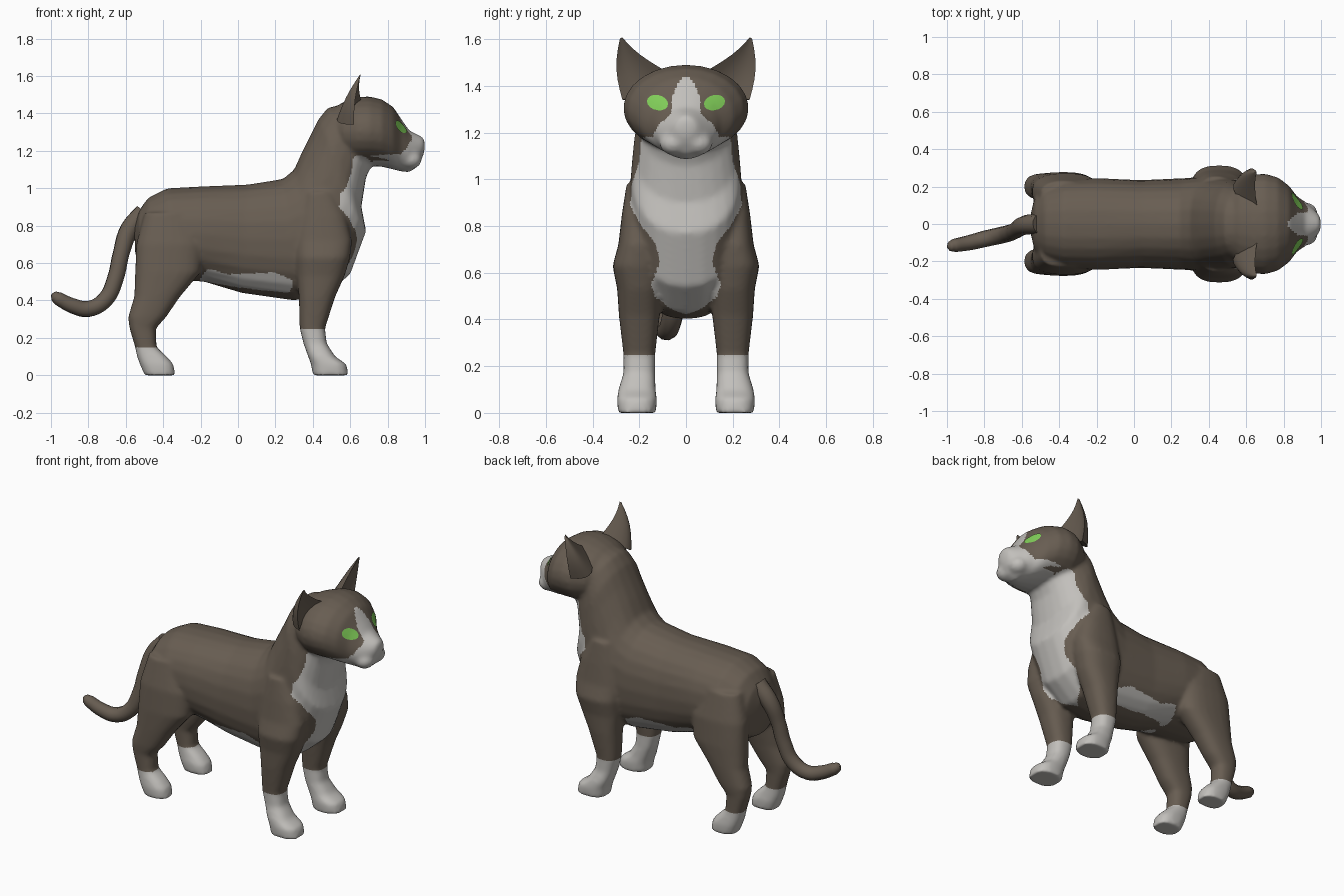
import bpy, bmesh, math
from mathutils import Vector, Matrix
from mathutils.bvhtree import BVHTree

if "Cube" in bpy.data.objects:
    bpy.data.objects.remove(bpy.data.objects["Cube"])


def material(name, rgb):
    m = bpy.data.materials.new(name)
    m.diffuse_color = (*rgb, 1)
    m.use_nodes = True
    m.node_tree.nodes["Principled BSDF"].inputs["Base Color"].default_value = m.diffuse_color
    return m


BROWN = material("brown_fur", (0.138, 0.110, 0.084))
WHITE = material("white_fur", (0.54, 0.525, 0.50))
GREEN = material("green_eye", (0.22, 0.62, 0.10))


def add_object(name, mesh, *mats):
    ob = bpy.data.objects.new(name, mesh)
    bpy.context.collection.objects.link(ob)
    for m in mats:
        mesh.materials.append(m)
    return ob


def bm_object(name, bm, mat, angle=50):
    mesh = bpy.data.meshes.new(name)
    bm.to_mesh(mesh)
    mesh.shade_smooth()
    mesh.set_sharp_from_angle(angle=math.radians(angle))
    return add_object(name, mesh, mat)


def evaluated_mesh(ob):
    bpy.context.view_layer.update()
    dg = bpy.context.evaluated_depsgraph_get()
    return bpy.data.meshes.new_from_object(ob.evaluated_get(dg))


def interp(x, table):
    for (x0, v0), (x1, v1) in zip(table, table[1:]):
        if x0 <= x <= x1:
            return v0 + (v1 - v0) * (x - x0) / (x1 - x0)
    return -1


def bridge(bm, rings):
    n = len(rings[0])
    for a, b in zip(rings, rings[1:]):
        for i in range(n):
            j = (i + 1) % n
            bm.faces.new((a[i], a[j], b[j], b[i]))
    bm.faces.new(rings[0])
    bm.faces.new(rings[-1])


def loft(bm, sections, power=1.0, sides=24, side=1):
    """Each section: end point A (x, z), end point B (x, z), centre y, half width."""
    def soft(v):
        return math.copysign(abs(v) ** power, v)
    rings = []
    for ax, az, bx, bz, yc, w in sections:
        ring = []
        for k in range(sides):
            t = math.tau * k / sides
            c, s = soft(math.cos(t)), soft(math.sin(t))
            ring.append(bm.verts.new(((ax + bx) / 2 + (ax - bx) / 2 * c,
                                      side * (yc + w * s),
                                      (az + bz) / 2 + (az - bz) / 2 * c)))
        rings.append(ring)
    bridge(bm, rings)


# Body volumes: torso with neck, head, legs, muzzle cheeks
bm = bmesh.new()
torso = [(-.555, .80, -.55, .66, .05), (-.53, .88, -.53, .56, .15),
         (-.48, .95, -.45, .52, .21), (-.38, 1.0, -.32, .51, .24),
         (-.20, 1.01, -.18, .50, .245), (.05, 1.02, .02, .44, .235),
         (.24, 1.05, .30, .40, .245), (.30, 1.10, .47, .43, .255),
         (.345, 1.20, .60, .54, .245), (.39, 1.29, .685, .77, .235),
         (.43, 1.37, .66, .90, .225), (.48, 1.43, .685, 1.06, .20),
         (.56, 1.45, .72, 1.13, .17)]
loft(bm, [(a, b, c, d, 0, w) for a, b, c, d, w in torso], power=.88)
head = [(.50, 1.42, 1.20, .15), (.56, 1.46, 1.14, .22), (.64, 1.487, 1.12, .265),
        (.70, 1.492, 1.12, .27), (.77, 1.475, 1.115, .25), (.83, 1.435, 1.10, .205),
        (.87, 1.375, 1.09, .15), (.915, 1.31, 1.085, .12), (.955, 1.29, 1.11, .085),
        (.985, 1.275, 1.16, .055), (.998, 1.26, 1.20, .03)]
loft(bm, [(x, t, x, b, 0, w) for x, t, b, w in head])
# Legs: back x, front x, height, centre y, half width
fore = [(.36, .52, .98, .175, .08), (.33, .58, .85, .19, .085), (.31, .61, .72, .20, .09),
        (.31, .60, .63, .21, .105), (.315, .57, .53, .20, .095), (.325, .52, .42, .20, .088),
        (.33, .465, .25, .20, .068), (.35, .475, .17, .20, .068), (.375, .52, .10, .21, .08),
        (.39, .58, .06, .21, .086), (.40, .592, 0, .21, .082)]
hind = [(-.50, -.25, .87, .15, .08), (-.545, -.18, .70, .17, .10), (-.55, -.20, .55, .185, .093),
        (-.555, -.31, .42, .195, .08), (-.588, -.385, .31, .20, .07), (-.58, -.44, .25, .20, .062),
        (-.55, -.435, .15, .20, .06), (-.54, -.38, .10, .20, .066),
        (-.525, -.345, .06, .20, .072), (-.50, -.335, 0, .20, .068)]
for s in (1, -1):
    for leg in (fore, hind):
        loft(bm, [(f, z, b, z, y, w) for b, f, z, y, w in leg], power=.8, side=s)
    bmesh.ops.create_icosphere(bm, subdivisions=3, radius=1, matrix=Matrix.Translation(
        (.925, s * .052, 1.155)) @ Matrix.Diagonal((.058, .062, .052, 1)))
bmesh.ops.recalc_face_normals(bm, faces=bm.faces)

# Fuse the volumes into one smooth skin
raw = bpy.data.meshes.new("body_volumes")
bm.to_mesh(raw)
bm.free()
body = add_object("body", raw)
remesh = body.modifiers.new("fuse", 'REMESH')
remesh.mode, remesh.voxel_size = 'VOXEL', .011
smooth = body.modifiers.new("soften", 'SMOOTH')
smooth.factor, smooth.iterations = .5, 10
skin = evaluated_mesh(body)
body.modifiers.clear()
body.data = skin
skin.materials.clear()
skin.materials.append(BROWN)
skin.materials.append(WHITE)
skin.shade_smooth()

# Markings: half widths by height for blaze and bib, a flank band, white socks
BLAZE = [(1.05, .13), (1.12, .14), (1.19, .14), (1.235, .115), (1.28, .065),
         (1.34, .06), (1.40, .042), (1.44, .008)]
BIB = [(.42, 0), (.45, .07), (.50, .135), (.55, .15), (.65, .11), (.72, .13), (.80, .19),
       (.88, .235), (.92, .25), (1.0, .225), (1.08, .20), (1.18, .19)]
BAND_LOW = [(-.20, .505), (0, .47), (.27, .44), (.29, .47)]
BAND_HIGH = [(-.20, .52), (-.16, .57), (-.05, .54), (.20, .55), (.29, .51)]


def is_white(c, n):
    if c.z < (.25 if c.x > 0 else .15):
        return True
    if c.x > .72 and c.z > 1.05 and abs(c.y) < interp(c.z, BLAZE):
        return True
    if c.x > .42 and n.x > .02 and abs(c.y) < interp(c.z, BIB):
        return c.x > .54 or c.z < .7
    return interp(c.x, BAND_LOW) < c.z < interp(c.x, BAND_HIGH)


for p in skin.polygons:
    p.material_index = int(is_white(p.center, p.normal))

# Eyes: thin plates laid on the face
bm = bmesh.new()
bm.from_mesh(skin)
tree = BVHTree.FromBMesh(bm)
bm.free()
for s, name in ((1, "left_eye"), (-1, "right_eye")):
    bm = bmesh.new()

    def on_face(u, v):
        y, z = s * (.12 + u), 1.327 + v + .15 * u
        hit = tree.ray_cast(Vector((2, y, z)), Vector((-1, 0, 0)))
        return bm.verts.new(hit[0] + hit[1] * .005)
    centre = on_face(0, 0)
    rings = [[on_face(.045 * r * math.cos(math.tau * k / 16), .033 * r * math.sin(math.tau * k / 16))
              for k in range(16)] for r in (.35, .7, 1)]
    for k in range(16):
        j = (k + 1) % 16
        bm.faces.new((centre, rings[0][k], rings[0][j]))
        for a, b in zip(rings, rings[1:]):
            bm.faces.new((a[k], b[k], b[j], a[j]))
    bm.normal_update()
    if s < 0:
        bmesh.ops.reverse_faces(bm, faces=bm.faces)
    bm_object(name, bm, GREEN)
    bm.free()


# Ears: crescent section shrinking to a forward tip
def curve_point(a, b, c, t):
    return a * (1 - t) ** 2 + b * 2 * t * (1 - t) + c * t * t


for s, name in ((1, "left_ear"), (-1, "right_ear")):
    outer, inner = Vector((.62, .272, 1.34)), Vector((.66, .08, 1.46))
    back, hollow = Vector((.42, .20, 1.34)), Vector((.57, .17, 1.38))
    tip = Vector((.658, .280, 1.617))
    section = [curve_point(outer, back, inner, i / 8) for i in range(9)]
    section += [curve_point(inner, hollow, outer, i / 6) for i in range(1, 6)]
    bm = bmesh.new()
    rings = []
    for i in range(7):
        t = i / 6 * .95
        bulge = Vector((-.012, .022, .0)) * math.sin(math.pi * t)
        rings.append([bm.verts.new(p.lerp(tip, t) + bulge) for p in section])
    bridge(bm, rings)
    bmesh.ops.scale(bm, vec=(1, s, 1), verts=bm.verts)
    bmesh.ops.recalc_face_normals(bm, faces=bm.faces)
    bm_object(name, bm, BROWN)
    bm.free()

# Tail: tapered tube along a curve
path = [(-.50, 0, .87, .055), (-.58, -.005, .78, .052), (-.625, -.03, .65, .045),
        (-.655, -.045, .52, .045), (-.71, -.06, .405, .045), (-.80, -.08, .355, .044),
        (-.88, -.10, .37, .041), (-.96, -.115, .41, .036), (-.985, -.12, .425, .026),
        (-.997, -.122, .43, .008)]
curve = bpy.data.curves.new("tail_path", 'CURVE')
curve.dimensions, curve.bevel_depth, curve.bevel_resolution = '3D', 1, 3
curve.resolution_u, curve.use_fill_caps = 5, True
spline = curve.splines.new('BEZIER')
spline.bezier_points.add(len(path) - 1)
for bp, (x, y, z, r) in zip(spline.bezier_points, path):
    bp.co, bp.radius = (x, y, z), r
    bp.handle_left_type = bp.handle_right_type = 'AUTO'
guide = bpy.data.objects.new("tail_guide", curve)
bpy.context.collection.objects.link(guide)
tube = evaluated_mesh(guide)
bpy.data.objects.remove(guide)
tube.materials.clear()
tube.shade_smooth()
add_object("tail", tube, BROWN)
